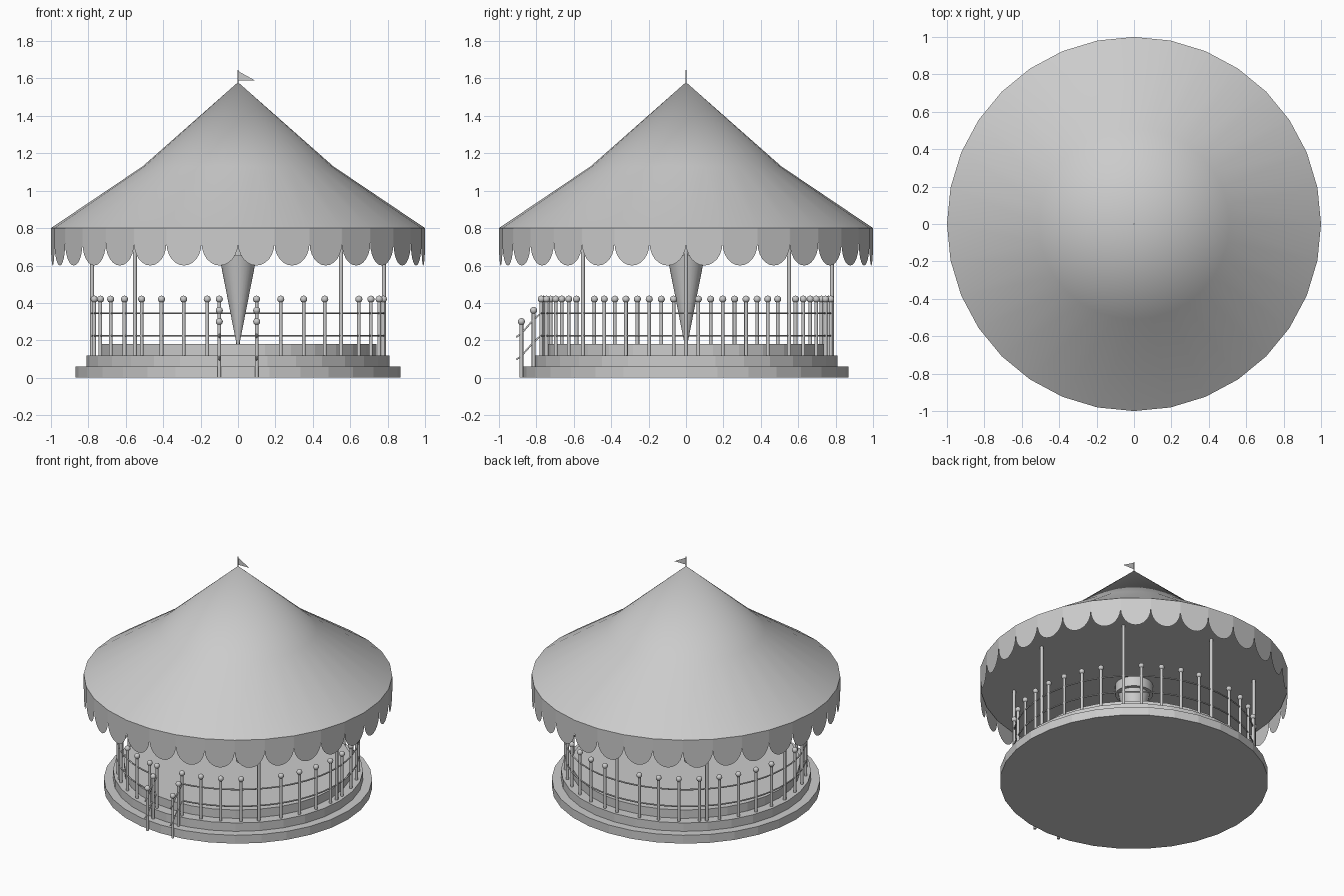
import bpy, bmesh, math
from mathutils import Vector

if "Cube" in bpy.data.objects:
    bpy.data.objects.remove(bpy.data.objects["Cube"])

SIDES = 32


def make_object(name, bm, smooth=None):
    bmesh.ops.remove_doubles(bm, verts=bm.verts, dist=1e-5)
    me = bpy.data.meshes.new(name)
    bm.to_mesh(me)
    bm.free()
    ob = bpy.data.objects.new(name, me)
    bpy.context.collection.objects.link(ob)
    if smooth:
        bpy.ops.object.select_all(action='DESELECT')
        ob.select_set(True)
        bpy.context.view_layer.objects.active = ob
        bpy.ops.object.shade_smooth_by_angle(angle=math.radians(smooth))
    return ob


def lathe(name, profile, smooth=None):
    """Spin an (r, z) profile about the z axis."""
    bm = bmesh.new()
    vs = [bm.verts.new((r, 0, z)) for r, z in profile]
    es = [bm.edges.new(p) for p in zip(vs, vs[1:])]
    bmesh.ops.spin(bm, geom=vs + es, cent=(0, 0, 0), axis=(0, 0, 1),
                   angle=2 * math.pi, steps=SIDES, use_duplicate=False)
    bmesh.ops.remove_doubles(bm, verts=bm.verts, dist=1e-5)
    bmesh.ops.recalc_face_normals(bm, faces=bm.faces)
    return make_object(name, bm, smooth)


def add_rod(bm, a, b, r, seg=10):
    a, b = Vector(a), Vector(b)
    ret = bmesh.ops.create_cone(bm, cap_ends=True, segments=seg, radius1=r,
                                radius2=r, depth=(b - a).length)
    rot = (b - a).to_track_quat('Z', 'Y')
    for v in ret['verts']:
        v.co = rot @ v.co + (a + b) / 2


def add_post(bm, x, y, z0, z1):
    add_rod(bm, (x, y, z0), (x, y, z1), 0.010)
    ret = bmesh.ops.create_uvsphere(bm, u_segments=12, v_segments=8, radius=0.019)
    bmesh.ops.translate(bm, verts=ret['verts'], vec=(x, y, z1))


def tube(name, pts, r=0.005):
    cu = bpy.data.curves.new(name, 'CURVE')
    cu.dimensions = '3D'
    cu.bevel_depth = r
    cu.bevel_resolution = 1
    cu.use_fill_caps = True
    sp = cu.splines.new('POLY')
    sp.points.add(len(pts) - 1)
    for p, co in zip(sp.points, pts):
        p.co = (*co, 1)
    ob = bpy.data.objects.new(name, cu)
    bpy.context.collection.objects.link(ob)


def polar(r, deg):
    return r * math.cos(math.radians(deg)), r * math.sin(math.radians(deg))


# Stepped round base
lathe("base", [(0, 0), (0.87, 0), (0.87, 0.06), (0.81, 0.06), (0.81, 0.12),
               (0.74, 0.12), (0.74, 0.18), (0, 0.18)])

# Tapered centre column with a collar under the ceiling
lathe("centre_column", [(0, 0.18), (0.008, 0.18), (0.1, 0.65), (0.122, 0.65),
                        (0.122, 0.72), (0, 0.72)], 30)

# Tent roof in two slopes, and the flat ceiling
lathe("roof", [(1, 0.8), (0.51, 1.13), (0, 1.58)], 30)
lathe("ceiling", [(0, 0.72), (0.995, 0.72)])

# Scalloped valance, one scallop to each side of the roof
bm = bmesh.new()
STEPS = 12
for i in range(SIDES):
    a = Vector(polar(1, 360 / SIDES * i))
    b = Vector(polar(1, 360 / SIDES * (i + 1)))
    cols = []
    for k in range(STEPS + 1):
        t = math.pi * k / STEPS
        p = a.lerp(b, (1 - math.cos(t)) / 2)
        cols.append((bm.verts.new((p.x, p.y, 0.72 - 0.12 * math.sin(t))),
                     bm.verts.new((p.x, p.y, 0.8))))
    for c, d in zip(cols, cols[1:]):
        bm.faces.new((c[0], d[0], d[1], c[1]))
make_object("valance", bm, 30)

# Roof poles, none at the front entrance
bm = bmesh.new()
for i in range(7):
    x, y = polar(0.78, -45 + 45 * i)
    add_rod(bm, (x, y, 0.12), (x, y, 0.73), 0.011, 12)
make_object("roof_poles", bm, 40)

# Fence posts, left out where a roof pole stands and at the entrance
bm = bmesh.new()
step = 360 / 37
for k in range(37):
    ang = step / 2 + step * k
    if abs((ang + 22.5) % 45 - 22.5) > 2.6:
        add_post(bm, *polar(0.78, ang), 0.12, 0.42)
add_post(bm, -0.1, -0.773, 0.12, 0.42)
make_object("fence_posts", bm, 40)

# Fence rails, open at the entrance
for name, z in (("lower_rail", 0.225), ("upper_rail", 0.345)):
    tube(name, [(*polar(0.78, -82.6 + 345.2 * i / 72), z) for i in range(73)])

# Entrance stair posts and sloping handrails
bm = bmesh.new()
for side, x in (("left", -0.1), ("right", 0.1)):
    add_post(bm, x, -0.88, 0.0, 0.30)
    add_post(bm, x, -0.815, 0.06, 0.36)
    for level, z in (("lower", 0.225), ("upper", 0.345)):
        tube(f"{side}_{level}_handrail",
             [(x, -0.908, z - 0.128), (x, -0.88, z - 0.108), (x, -0.82, z - 0.04),
              (x, -0.79, z - 0.012), (x, -0.773, z)])
make_object("stair_posts", bm, 40)

# Flagpole and pennant
bm = bmesh.new()
add_rod(bm, (0, 0, 1.57), (0, 0, 1.645), 0.003, 8)
make_object("flagpole", bm)
bm = bmesh.new()
bm.faces.new([bm.verts.new(p) for p in ((0, 0, 1.59), (0.09, 0, 1.59), (0, 0, 1.64))])
make_object("flag", bm)
